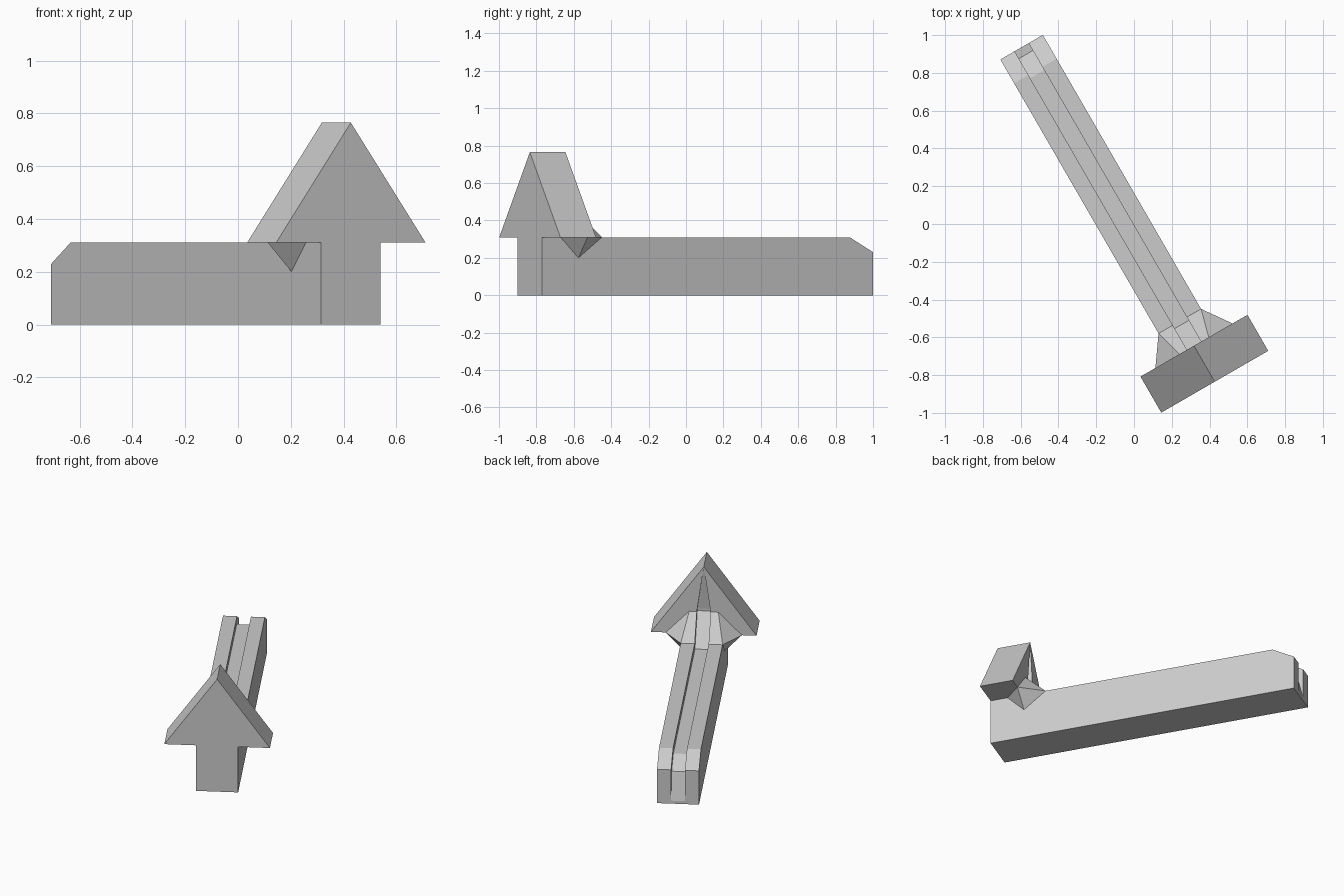
import bpy, bmesh
from mathutils import Vector

cube = bpy.data.objects.get("Cube")
if cube:
    bpy.data.objects.remove(cube, do_unlink=True)

# Layout frame: s runs along the beam from the arrow face, c runs across it
ORIGIN = Vector((0.4275, -0.835, 0))
ALONG = Vector((-0.5, 0.866, 0))
ACROSS = Vector((0.866, 0.5, 0))

grey = bpy.data.materials.new("light_grey")
grey.use_nodes = True
grey.diffuse_color = (0.6, 0.6, 0.6, 1)
grey.node_tree.nodes["Principled BSDF"].inputs["Base Color"].default_value = (0.6, 0.6, 0.6, 1)


def place(s, c, z):
    return ORIGIN + ALONG * s + ACROSS * c + Vector((0, 0, z))


def finish(name, bm):
    bmesh.ops.recalc_face_normals(bm, faces=bm.faces)
    mesh = bpy.data.meshes.new(name)
    bm.to_mesh(mesh)
    bm.free()
    mesh.materials.append(grey)
    obj = bpy.data.objects.new(name, mesh)
    bpy.context.collection.objects.link(obj)
    return obj


def prism(name, profile, half):
    """Extrude a side profile of (s, z) points across the beam."""
    bm = bmesh.new()
    face = bm.faces.new([bm.verts.new(place(s, -half, z)) for s, z in profile])
    out = bmesh.ops.extrude_face_region(bm, geom=[face])
    verts = [v for v in out["geom"] if isinstance(v, bmesh.types.BMVert)]
    bmesh.ops.translate(bm, vec=ACROSS * half * 2, verts=verts)
    return finish(name, bm)


def hull(name, points):
    """Convex solid from (s, c, z) points mirrored across the beam."""
    bm = bmesh.new()
    for s, c, z in points:
        for side in ((-1, 1) if c else (1,)):
            bm.verts.new(place(s, c * side, z))
    bmesh.ops.convex_hull(bm, input=bm.verts)
    bmesh.ops.dissolve_limit(bm, angle_limit=0.01, verts=bm.verts, edges=bm.edges)
    return finish(name, bm)


# Beam with a chamfered tail
beam = prism("beam", [(0, 0), (2.045, 0), (2.045, 0.23), (1.9, 0.31), (0, 0.31)], 0.13)

# Triangular arrow head
head = hull("arrow_head", [(s, c, z) for s in (0, 0.22)
                           for c, z in ((0.327, 0.31), (0, 0.765))])

# Ramp and side gussets joining beam to head
fairing = hull("head_fairing", [(0.37, 0.13, 0.31), (0.22, 0.09, 0.46), (0.22, 0.236, 0.31),
                                (0.115, 0.13, 0.31), (0.225, 0.13, 0.2)])

# Groove along the top, narrowing to the tip and dropping down the tail
groove = prism("groove_cutter", [(0.185, 0.465), (0.185, 0.45), (0.35, 0.265), (1.88, 0.265),
                                 (2.0, 0.2), (2.045, 0.02), (2.2, 0.02), (2.2, 0.465)], 0.043)
taper = hull("taper_cutter", [(0.185, 0.043, 0.46), (0.25, 0.043, 0.46),
                              (0.219, 0, 0.765), (0.25, 0, 0.765)])

for part in (beam, head, fairing):
    bpy.ops.object.select_all(action="DESELECT")
    part.select_set(True)
    bpy.context.view_layer.objects.active = part
    for cutter in ((groove,) if part is beam else (groove, taper)):
        mod = part.modifiers.new("groove", "BOOLEAN")
        mod.operation = "DIFFERENCE"
        mod.solver = "EXACT"
        mod.object = cutter
        bpy.ops.object.modifier_apply(modifier=mod.name)

for cutter in (groove, taper):
    bpy.data.objects.remove(cutter, do_unlink=True)
